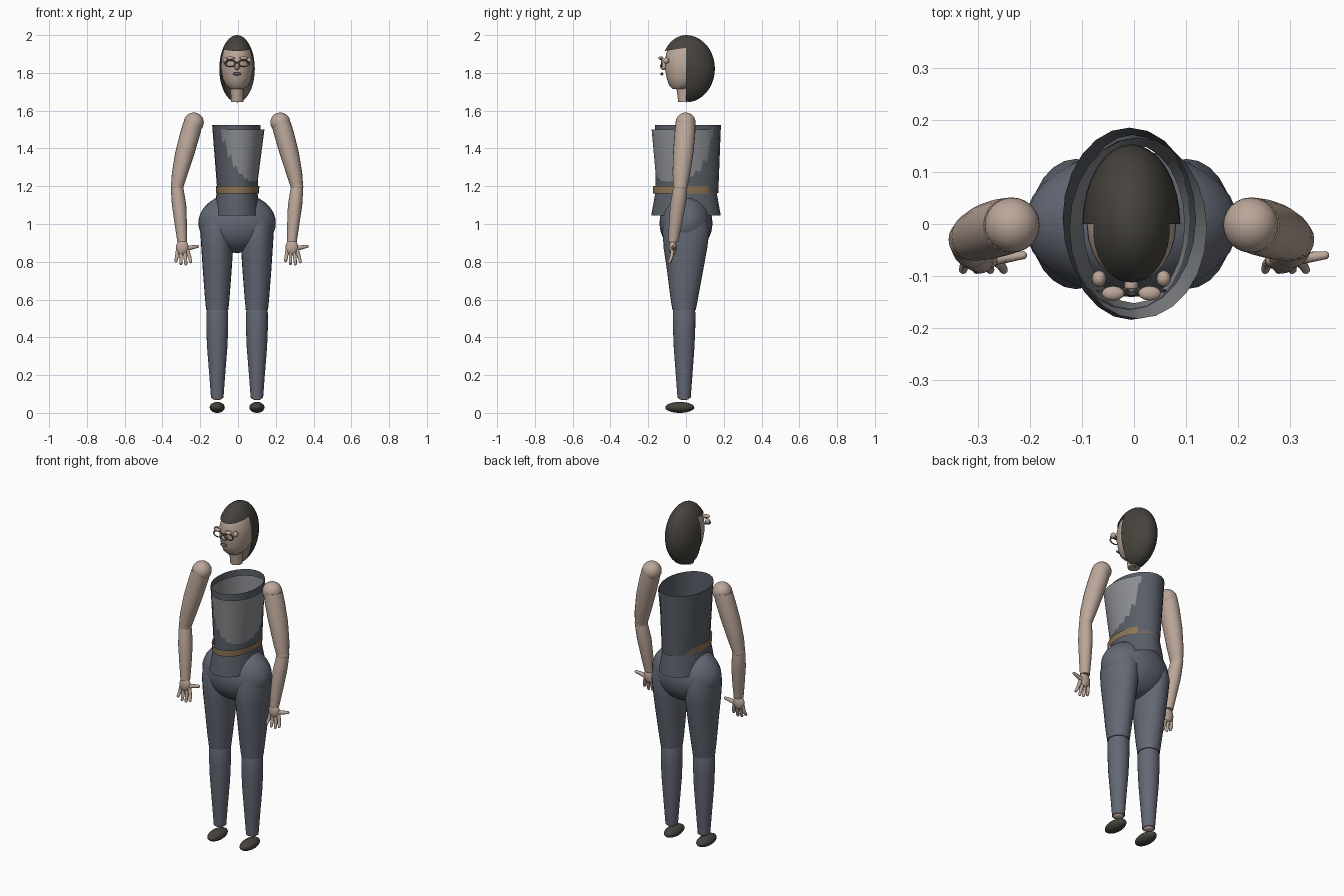
import bpy, bmesh, math
from mathutils import Vector, Matrix

if "Cube" in bpy.data.objects:
    bpy.data.objects.remove(bpy.data.objects["Cube"])

CX = -0.005  # body centre line


def material(name, rgb):
    m = bpy.data.materials.new(name)
    m.diffuse_color = (*rgb, 1)
    m.use_nodes = True
    m.node_tree.nodes["Principled BSDF"].inputs["Base Color"].default_value = m.diffuse_color
    return m


SKIN = material("skin", (0.50, 0.385, 0.32))
HAIR = material("dark_hair", (0.062, 0.056, 0.047))
PANTS = material("slate_trousers", (0.125, 0.138, 0.175))
JACKET = material("slate_jacket", (0.10, 0.112, 0.135))
SHIRT = material("grey_shirt", (0.26, 0.27, 0.285))
BELT = material("tan_belt", (0.27, 0.175, 0.095))
FRAME = material("grey_frames", (0.12, 0.115, 0.11))


def finish(name, bm, mat):
    me = bpy.data.meshes.new(name)
    bmesh.ops.recalc_face_normals(bm, faces=bm.faces)
    bm.to_mesh(me)
    bm.free()
    me.materials.append(mat)
    ob = bpy.data.objects.new(name, me)
    bpy.context.collection.objects.link(ob)
    bpy.ops.object.select_all(action='DESELECT')
    ob.select_set(True)
    bpy.context.view_layer.objects.active = ob
    bpy.ops.object.shade_smooth_by_angle(angle=math.radians(40))
    return ob


def loft(name, rings, mat, segs=24, caps=True):
    """Skin horizontal ellipses given as (x, y, z, rx, ry)."""
    bm = bmesh.new()
    loops = []
    for x, y, z, rx, ry in rings:
        loops.append([bm.verts.new((x + rx * math.cos(2 * math.pi * i / segs),
                                    y + ry * math.sin(2 * math.pi * i / segs), z))
                      for i in range(segs)])
    for a, b in zip(loops, loops[1:]):
        for i in range(segs):
            j = (i + 1) % segs
            bm.faces.new((a[i], a[j], b[j], b[i]))
    if caps:
        bm.faces.new(loops[0])
        bm.faces.new(loops[-1])
    return finish(name, bm, mat)


def add_ball(bm, c, r, u=24, v=16):
    mtx = Matrix.Translation(c) @ Matrix.Diagonal((*r, 1))
    bmesh.ops.create_uvsphere(bm, u_segments=u, v_segments=v, radius=1, matrix=mtx)


def ball(name, c, r, mat, cuts=(), u=24, v=16):
    """Ellipsoid, optionally cut open by planes (point, normal of removed side)."""
    bm = bmesh.new()
    add_ball(bm, c, r, u, v)
    for co, no in cuts:
        bmesh.ops.bisect_plane(bm, geom=bm.verts[:] + bm.edges[:] + bm.faces[:],
                               plane_co=co, plane_no=no, clear_outer=True)
    return finish(name, bm, mat)


def add_rod(bm, a, b, r0, r1):
    a, b = Vector(a), Vector(b)
    d = b - a
    mtx = Matrix.Translation((a + b) / 2) @ d.to_track_quat('Z', 'Y').to_matrix().to_4x4()
    bmesh.ops.create_cone(bm, cap_ends=True, segments=10, radius1=r0, radius2=r1,
                          depth=d.length, matrix=mtx)
    add_ball(bm, b, (r1, r1, r1), 10, 6)


# Head and neck
loft("head", [(CX, -0.03, 1.715, 0.035, 0.04), (CX, -0.02, 1.735, 0.06, 0.07),
              (CX, -0.004, 1.77, 0.077, 0.098), (CX, 0, 1.82, 0.086, 0.111),
              (CX, 0, 1.87, 0.085, 0.112), (CX, 0, 1.92, 0.073, 0.10),
              (CX, 0, 1.96, 0.048, 0.066)], SKIN)
loft("neck", [(CX, -0.008, 1.645, 0.033, 0.033), (CX, -0.015, 1.75, 0.034, 0.04)], SKIN)

# Hair: long back shell and short front cap
ball("back_hair", (CX, 0, 1.822), (0.094, 0.153, 0.178), HAIR, [((0, 0, 0), (0, -1, 0))], 32, 20)
ball("front_hair", (CX, 0, 1.822), (0.094, 0.133, 0.178), HAIR,
     [((0, 0, 0), (0, 1, 0)), ((0, -0.1, 1.918), (0, 0.15, -1))], 32, 20)

# Face details
ball("nose", (CX, -0.118, 1.835), (0.014, 0.02, 0.02), SKIN, u=12, v=8)
ball("mouth", (CX, -0.128, 1.795), (0.022, 0.008, 0.008), FRAME, u=12, v=8)
for s, side in ((-1, "left"), (1, "right")):
    ball(side + "_cheek_knob", (CX + s * 0.062, -0.105, 1.865), (0.014, 0.016, 0.016), SKIN, u=12, v=8)
    ball(side + "_brow", (CX + s * 0.035, -0.133, 1.878), (0.022, 0.014, 0.009), SKIN, u=12, v=8)
    bpy.ops.mesh.primitive_torus_add(location=(CX + s * 0.035, -0.128, 1.85), major_radius=0.023,
                                     minor_radius=0.004, major_segments=20, minor_segments=6,
                                     rotation=(math.pi / 2, 0, 0))
    rim = bpy.context.object
    rim.name = side + "_glasses_rim"
    rim.scale = (1.2, 0.75, 1)
    rim.data.materials.append(FRAME)
bm = bmesh.new()
add_rod(bm, (CX - 0.01, -0.128, 1.853), (CX + 0.01, -0.128, 1.853), 0.004, 0.004)
finish("glasses_bridge", bm, FRAME)

# Torso: two open shells that cross, then belt and flared hem
loft("jacket", [(-0.003, 0.005, 1.165, 0.106, 0.166), (-0.009, 0.01, 1.525, 0.128, 0.175)],
     JACKET, caps=False)
loft("shirt", [(0, 0, 1.17, 0.097, 0.152), (0.008, -0.008, 1.50, 0.132, 0.174)],
     SHIRT, caps=False)
loft("belt", [(CX + 0.003, -0.005, 1.162, 0.113, 0.169), (CX + 0.003, -0.005, 1.20, 0.115, 0.17)],
     BELT, caps=False)
loft("jacket_hem", [(CX, 0, 1.045, 0.128, 0.184), (CX, 0, 1.168, 0.107, 0.162)],
     JACKET, caps=False)
ball("pelvis", (CX, 0, 1.005), (0.205, 0.14, 0.158), PANTS, u=32, v=20)

for s, side in ((-1, "left"), (1, "right")):
    # Leg and shoe
    x = CX + s * 0.105
    loft(side + "_thigh", [(x, -0.01, 0.545, 0.059, 0.062), (x, -0.009, 0.62, 0.066, 0.075),
                           (x, -0.005, 0.75, 0.076, 0.095), (x, -0.003, 0.87, 0.084, 0.115),
                           (x + s * 0.001, 0, 0.97, 0.089, 0.125),
                           (x, 0, 1.05, 0.075, 0.105)], PANTS)
    loft(side + "_calf", [(x, -0.01, 0.08, 0.033, 0.035), (x, -0.01, 0.2, 0.042, 0.044),
                          (x, -0.01, 0.35, 0.054, 0.055), (x, -0.01, 0.45, 0.058, 0.059),
                          (x, -0.01, 0.53, 0.058, 0.06), (x, -0.01, 0.56, 0.05, 0.054)], PANTS)
    ball(side + "_ankle", (x, -0.01, 0.083), (0.03, 0.032, 0.016), SKIN, u=16, v=8)
    ball(side + "_shoe", (x, -0.033, 0.029), (0.04, 0.077, 0.029), HAIR)

    # Arm
    def ax(d):
        return CX + s * d
    ball(side + "_shoulder", (ax(0.229), -0.002, 1.537), (0.053, 0.053, 0.053), SKIN)
    loft(side + "_upper_arm", [(ax(0.317), -0.03, 1.195, 0.033, 0.037),
                               (ax(0.302), -0.024, 1.27, 0.043, 0.047),
                               (ax(0.275), -0.014, 1.38, 0.052, 0.054),
                               (ax(0.248), -0.006, 1.48, 0.054, 0.055),
                               (ax(0.232), -0.002, 1.54, 0.052, 0.053)], SKIN, 20)
    ball(side + "_elbow", (ax(0.317), -0.03, 1.198), (0.034, 0.038, 0.03), SKIN, u=20, v=12)
    loft(side + "_forearm", [(ax(0.29), -0.068, 0.905, 0.026, 0.027),
                             (ax(0.297), -0.057, 0.99, 0.032, 0.034),
                             (ax(0.307), -0.043, 1.10, 0.038, 0.041),
                             (ax(0.316), -0.032, 1.18, 0.034, 0.038),
                             (ax(0.317), -0.03, 1.20, 0.03, 0.035)], SKIN, 20)

    # Hand: same shape on both sides, thumb toward +x
    w = ax(0.29)
    bm = bmesh.new()
    add_ball(bm, (w, -0.07, 0.875), (0.034, 0.02, 0.042), 16, 10)
    for i, tip in enumerate((0.805, 0.79, 0.788, 0.80)):
        fx = w - 0.024 + 0.017 * i
        knuckle = (fx + 0.006 * (i - 1), -0.078, 0.822)
        add_rod(bm, (fx, -0.07, 0.865), knuckle, 0.010, 0.0095)
        add_rod(bm, knuckle, (fx + 0.009 * (i - 1), -0.088, tip), 0.0095, 0.008)
    add_rod(bm, (w + 0.015, -0.068, 0.868), (w + 0.05, -0.064, 0.876), 0.014, 0.011)
    add_rod(bm, (w + 0.05, -0.064, 0.876), (w + 0.082, -0.06, 0.882), 0.011, 0.008)
    finish(side + "_hand", bm, SKIN)
